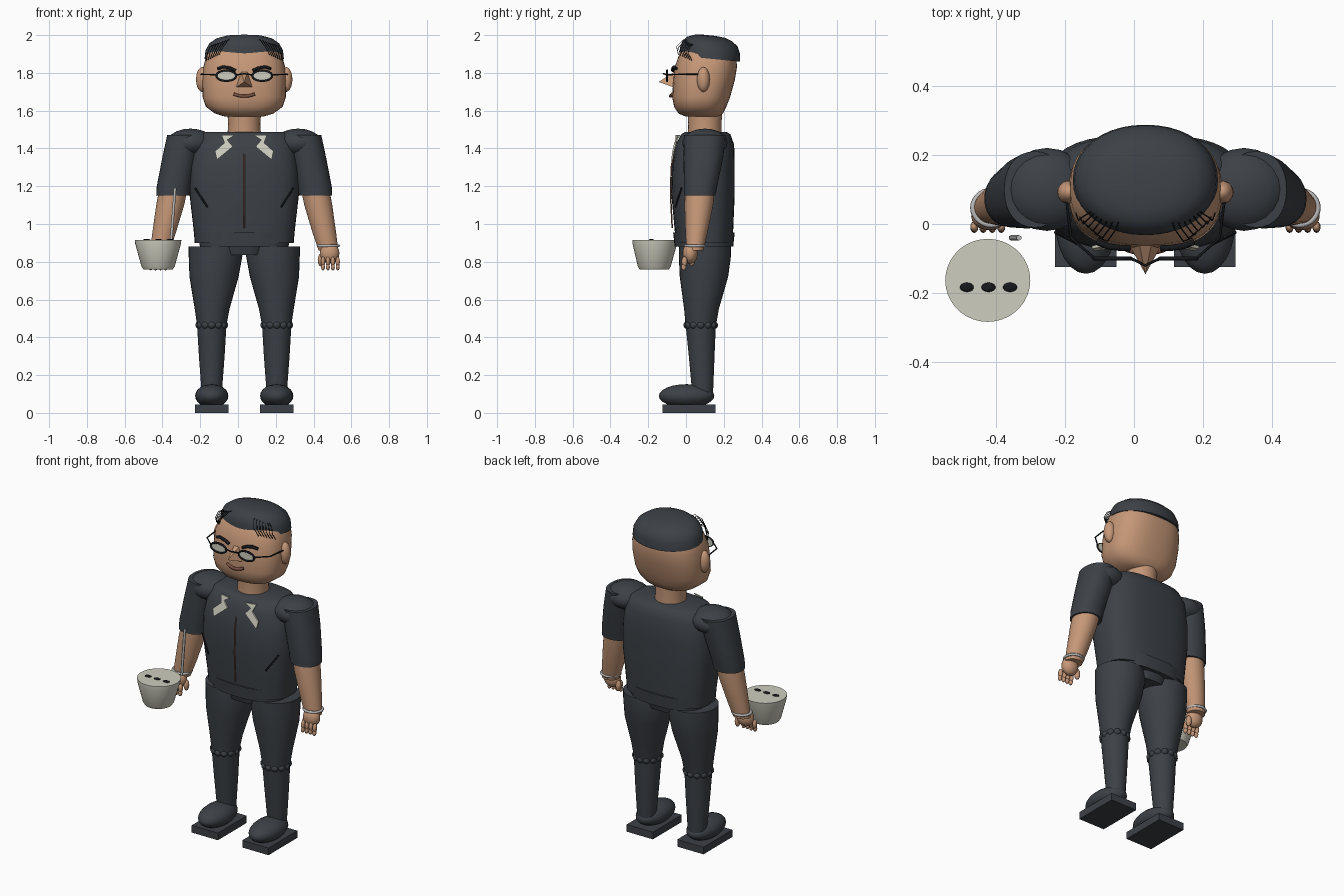
import bpy, bmesh, math
from mathutils import Vector

CX = 0.033  # body axis


def mat(name, rgb):
    m = bpy.data.materials.new(name)
    m.diffuse_color = (*rgb, 1)
    return m


CLOTH = mat("dark cloth", (0.046, 0.053, 0.062))
SKIN = mat("skin", (0.56, 0.31, 0.185))
PALE = mat("pale cream", (0.62, 0.61, 0.52))
BLACK = mat("black", (0.008, 0.009, 0.011))
LIP = mat("lip brown", (0.2, 0.085, 0.055))
METAL = mat("light metal", (0.5, 0.5, 0.5))


def finish(bm, name, material, angle=40):
    bmesh.ops.recalc_face_normals(bm, faces=bm.faces)
    me = bpy.data.meshes.new(name)
    bm.to_mesh(me)
    bm.free()
    me.materials.append(material)
    ob = bpy.data.objects.new(name, me)
    bpy.context.collection.objects.link(ob)
    bpy.context.view_layer.objects.active = ob
    ob.select_set(True)
    bpy.ops.object.shade_smooth_by_angle(angle=math.radians(angle))
    ob.select_set(False)
    return ob


def loft(name, rings, material, n=2.0, seg=32, tilt=0.0):
    """Stack of superellipse rings: z, cx, cy, rx, ry."""
    bm, loops = bmesh.new(), []
    for z, cx, cy, rx, ry in rings:
        loop = []
        for i in range(seg):
            a = 2 * math.pi * i / seg
            c, s = math.cos(a), math.sin(a)
            x = rx * math.copysign(abs(c) ** (2 / n), c)
            y = ry * math.copysign(abs(s) ** (2 / n), s)
            loop.append(bm.verts.new((cx + x, cy + y, z + tilt * y)))
        loops.append(loop)
    for a, b in zip(loops, loops[1:]):
        for i in range(seg):
            j = (i + 1) % seg
            bm.faces.new((a[i], a[j], b[j], b[i]))
    bm.faces.new(loops[0][::-1])
    bm.faces.new(loops[-1])
    return finish(bm, name, material)


def ball(name, c, r, material, seg=20):
    bm = bmesh.new()
    bmesh.ops.create_uvsphere(bm, u_segments=seg, v_segments=max(6, seg // 2), radius=1)
    bmesh.ops.scale(bm, vec=r, verts=bm.verts)
    bmesh.ops.translate(bm, vec=c, verts=bm.verts)
    return finish(bm, name, material, 60)


def box(name, c, size, material):
    bm = bmesh.new()
    bmesh.ops.create_cube(bm, size=1)
    bmesh.ops.scale(bm, vec=size, verts=bm.verts)
    bmesh.ops.translate(bm, vec=c, verts=bm.verts)
    return finish(bm, name, material)


def tube(name, paths, r, material, closed=False):
    cu = bpy.data.curves.new(name, 'CURVE')
    cu.dimensions = '3D'
    cu.bevel_depth, cu.bevel_resolution = r, 1
    cu.use_fill_caps = True
    for pts in paths:
        sp = cu.splines.new('POLY')
        sp.points.add(len(pts) - 1)
        for p, q in zip(sp.points, pts):
            p.co = (*q, 1)
        sp.use_cyclic_u = closed
    cu.materials.append(material)
    ob = bpy.data.objects.new(name, cu)
    bpy.context.collection.objects.link(ob)


def ellipse(c, rx, ry, flat=True, n=28):
    out = []
    for i in range(n):
        a = 2 * math.pi * i / n
        u, v = rx * math.cos(a), ry * math.sin(a)
        out.append((c[0] + u, c[1] + (v if flat else 0), c[2] + (0 if flat else v)))
    return out


def plate(name, pts, thick, material):
    """Flat polygon pushed along y."""
    bm = bmesh.new()
    f = bm.faces.new([bm.verts.new(p) for p in pts])
    e = bmesh.ops.extrude_face_region(bm, geom=[f])
    bmesh.ops.translate(bm, vec=(0, thick, 0),
                        verts=[v for v in e['geom'] if isinstance(v, bmesh.types.BMVert)])
    return finish(bm, name, material)


# torso, waist and neck
loft("torso", [(0.90, CX, 0.095, 0.262, 0.15), (0.97, CX, 0.095, 0.268, 0.155),
               (1.16, CX, 0.09, 0.29, 0.168), (1.30, CX, 0.092, 0.288, 0.166),
               (1.42, CX, 0.10, 0.265, 0.155), (1.475, CX, 0.105, 0.235, 0.13),
               (1.487, CX, 0.105, 0.21, 0.11)], CLOTH, n=2.8, seg=40)
loft("waistband", [(0.88, CX, 0.095, 0.235, 0.155), (0.955, CX, 0.095, 0.24, 0.163)], CLOTH, n=2.6)
loft("crotch", [(0.835, CX, 0.095, 0.105, 0.12), (0.90, CX, 0.095, 0.11, 0.14)], CLOTH, n=3)
loft("neck", [(1.45, CX, 0.10, 0.09, 0.09), (1.53, CX, 0.10, 0.085, 0.088),
              (1.60, CX, 0.10, 0.09, 0.092)], SKIN)

# zip line and collar flaps
tube("zip", [[(CX, -0.073, 0.98), (CX, -0.082, 1.16), (CX, -0.078, 1.30), (CX, -0.066, 1.37)]], 0.0045, LIP)

# head
loft("head", [(1.568, CX, 0.085, 0.10, 0.085), (1.585, CX, 0.078, 0.155, 0.118),
              (1.62, CX, 0.075, 0.203, 0.138), (1.67, CX, 0.08, 0.22, 0.153),
              (1.76, CX, 0.095, 0.222, 0.163), (1.83, CX, 0.105, 0.217, 0.165),
              (1.90, CX, 0.115, 0.198, 0.15), (1.95, CX, 0.12, 0.16, 0.12)],
     SKIN, n=2.5, seg=40)
loft("hair", [(1.875, CX, 0.127, 0.21, 0.160), (1.92, CX, 0.127, 0.205, 0.158),
              (1.955, CX, 0.127, 0.185, 0.146), (1.98, CX, 0.125, 0.15, 0.118),
              (1.994, CX, 0.125, 0.10, 0.08), (1.999, CX, 0.125, 0.04, 0.03)],
     CLOTH, n=2.1, seg=40, tilt=-0.1)

# nose as a small pyramid
bm = bmesh.new()
base = [bm.verts.new((CX + x, y, z)) for x, y, z in
        ((-0.05, -0.055, 1.72), (0.05, -0.055, 1.72), (0.018, -0.055, 1.81), (-0.018, -0.055, 1.81))]
tip = bm.verts.new((CX, -0.145, 1.752))
bm.faces.new(base)
for i in range(4):
    bm.faces.new((base[i], base[(i + 1) % 4], tip))
finish(bm, "nose", SKIN)

# mouth
tube("mouth", [[(CX + 0.055 * t, -0.082 + 0.01 * t * t, 1.676 + 0.012 * t * t)
                for t in (-1, -0.6, -0.2, 0.2, 0.6, 1)]], 0.009, LIP)

# paired parts
for s, side in ((-1, "left"), (1, "right")):
    def X(d):
        return CX + s * d

    ball(side + "_ear", (X(0.222), 0.092, 1.765), (0.033, 0.034, 0.066), SKIN)
    # glasses and brow
    lens = ellipse((X(0.095), -0.10, 1.785), 0.053, 0.028, False)
    plate(side + "_lens", lens, 0.006, PALE)
    tube(side + "_rim", [lens], 0.006, BLACK, True)
    tube(side + "_temple", [[(X(0.03), -0.105, 1.79), (X(0.045), -0.10, 1.788)],
                            [(X(0.147), -0.10, 1.79), (X(0.215), -0.04, 1.792), (X(0.23), 0.08, 1.792)]],
         0.004, BLACK)
    tube(side + "_brow", [[(X(0.045), -0.07, 1.812), (X(0.075), -0.069, 1.826),
                           (X(0.11), -0.064, 1.832), (X(0.14), -0.052, 1.822)]], 0.009, BLACK)
    # loose hair strands
    tube(side + "_strands", [[(X(0.06 + 0.016 * k), 0.06 - 0.004 * k, 1.98 - 0.005 * k),
                              (X(0.085 + 0.016 * k), -0.015 + 0.006 * k, 1.975 - 0.006 * k),
                              (X(0.11 + 0.014 * k), -0.05 + 0.01 * k, 1.94 - 0.006 * k),
                              (X(0.135 + 0.011 * k), -0.04 + 0.012 * k, 1.895 - 0.005 * k)]
                             for k in range(7)], 0.002, BLACK)
    # collar flap
    plate(side + "_collar", [(X(0.12), -0.04, 1.47), (X(0.052), -0.055, 1.47), (X(0.09), -0.055, 1.445),
                             (X(0.06), -0.066, 1.41), (X(0.145), -0.078, 1.34), (X(0.155), -0.072, 1.385),
                             (X(0.105), -0.062, 1.43)], 0.009, PALE)
    # slanted pocket
    tube(side + "_pocket", [[(X(0.195), -0.057, 1.09), (X(0.26), -0.024, 1.19)]], 0.005, BLACK)
    # arm
    ball(side + "_shoulder", (X(0.285), 0.10, 1.43), (0.125, 0.12, 0.075), CLOTH)
    loft(side + "_sleeve", [(1.15, X(0.378), 0.073, 0.088, 0.083), (1.20, X(0.373), 0.077, 0.090, 0.088),
                            (1.35, X(0.342), 0.092, 0.092, 0.105), (1.47, X(0.32), 0.10, 0.088, 0.11)],
         CLOTH, n=2.2)
    loft(side + "_forearm", [(0.86, X(0.446), 0.047, 0.052, 0.045), (0.95, X(0.425), 0.055, 0.062, 0.058),
                             (1.10, X(0.392), 0.068, 0.074, 0.076), (1.17, X(0.378), 0.073, 0.075, 0.078)], SKIN)
    ball(side + "_hand", (X(0.452), 0.022, 0.845), (0.052, 0.04, 0.055), SKIN)
    for k in range(4):
        fx = X(0.417 + 0.026 * k)
        ball(side + "_finger", (fx, -0.008, 0.80), (0.012, 0.016, 0.028), SKIN, 10)
        ball(side + "_fingertip", (fx, -0.012, 0.772), (0.011, 0.014, 0.018), SKIN, 10)
    ball(side + "_thumb", (X(0.405), 0.03, 0.81), (0.016, 0.018, 0.034), SKIN, 12)
    tube(side + "_bracelet", [ellipse((X(0.445), 0.047, 0.885), 0.054, 0.05)], 0.008, METAL, True)
    # leg
    loft(side + "_thigh", [(0.46, X(0.172), 0.078, 0.077, 0.08), (0.55, X(0.170), 0.082, 0.092, 0.092),
                           (0.72, X(0.160), 0.095, 0.130, 0.128), (0.83, X(0.152), 0.10, 0.142, 0.138),
                           (0.882, X(0.156), 0.10, 0.139, 0.137)], CLOTH)
    loft(side + "_shin", [(0.10, X(0.172), 0.088, 0.053, 0.055), (0.30, X(0.172), 0.083, 0.068, 0.068),
                          (0.47, X(0.172), 0.078, 0.078, 0.08)], CLOTH)
    for px, py, pz in ellipse((X(0.172), 0.078, 0.465), 0.066, 0.07, n=12):
        ball(side + "_knee_fold", (px, py, pz), (0.022, 0.022, 0.021), CLOTH, 10)
    ball(side + "_shoe", (X(0.172), 0.003, 0.09), (0.088, 0.147, 0.062), CLOTH, 24)
    box(side + "_sole", (X(0.172), 0.016, 0.022), (0.178, 0.28, 0.044), CLOTH)

# glasses bridge
tube("bridge", [[(CX - 0.04, -0.10, 1.79), (CX, -0.12, 1.796), (CX + 0.04, -0.10, 1.79)]], 0.004, BLACK)

# cup with dark dots and a stick
loft("cup", [(0.76, -0.423, -0.168, 0.078, 0.078), (0.775, -0.423, -0.168, 0.088, 0.087),
             (0.895, -0.423, -0.165, 0.121, 0.118), (0.915, -0.423, -0.163, 0.123, 0.12)], PALE, seg=36)
for dx in (-0.0625, 0, 0.0625):
    ball("cup_dot", (-0.421 + dx, -0.183, 0.915), (0.021, 0.014, 0.006), BLACK, 14)
tube("stick", [[(-0.355, -0.04, 0.90), (-0.333, -0.04, 1.19)]], 0.008, METAL)
